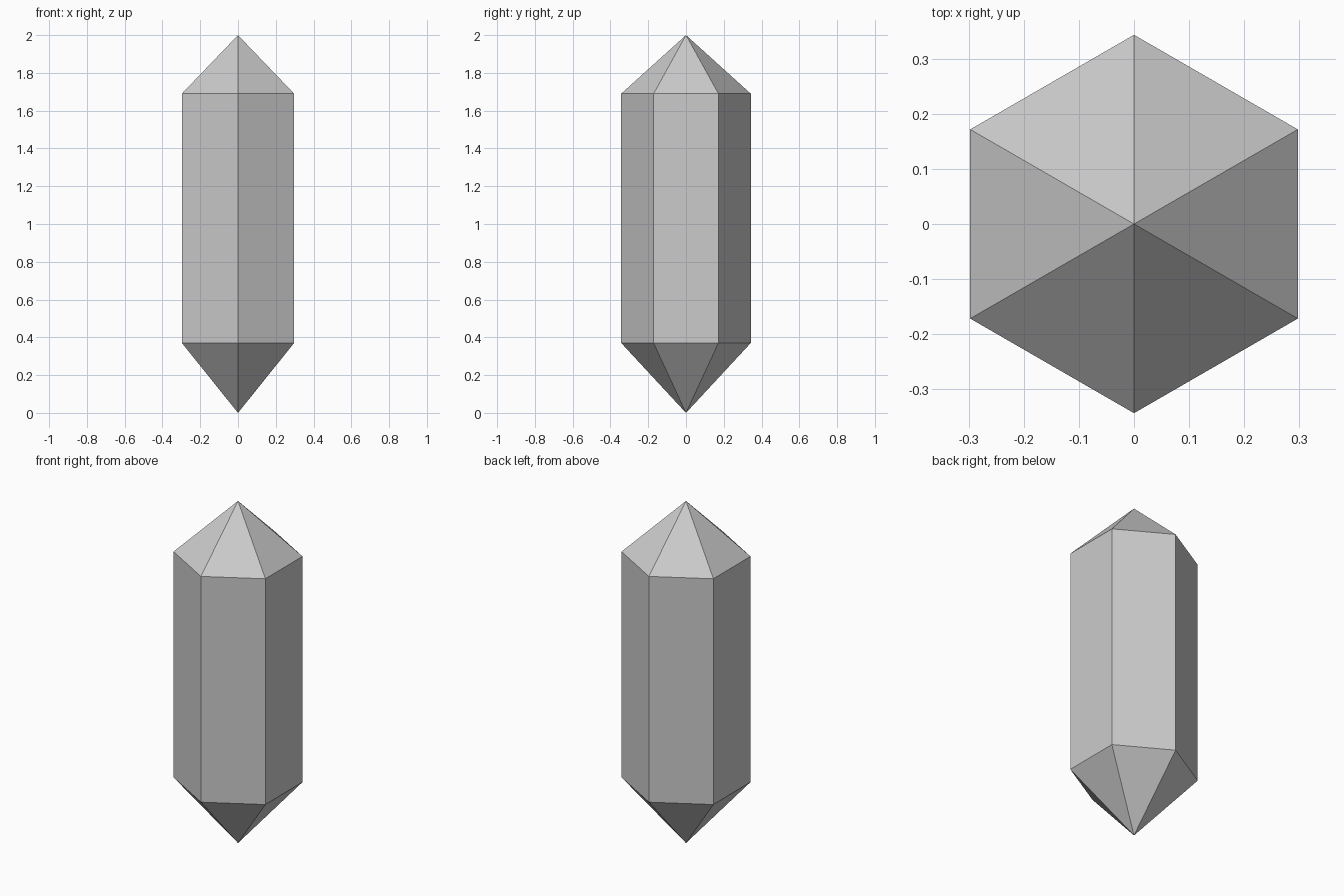
import bpy, bmesh
from math import sin, cos, pi

if "Cube" in bpy.data.objects:
    bpy.data.objects.remove(bpy.data.objects["Cube"])

SIDES, RADIUS, HEIGHT = 6, 0.343, 2.0
SHOULDERS = (0.37, 1.69)  # heights where the shaft meets the points

bm = bmesh.new()

# Two hexagon rings with corners on the y axis, plus both tips
low, high = [[bm.verts.new((RADIUS * sin(i * 2 * pi / SIDES), -RADIUS * cos(i * 2 * pi / SIDES), z))
              for i in range(SIDES)] for z in SHOULDERS]
bottom_tip = bm.verts.new((0, 0, 0))
top_tip = bm.verts.new((0, 0, HEIGHT))

# Shaft sides and pointed ends
for i in range(SIDES):
    j = (i + 1) % SIDES
    bm.faces.new((low[i], low[j], high[j], high[i]))
    bm.faces.new((high[i], high[j], top_tip))
    bm.faces.new((low[j], low[i], bottom_tip))

mesh = bpy.data.meshes.new("crystal")
bm.to_mesh(mesh)
bm.free()
bpy.context.collection.objects.link(bpy.data.objects.new("crystal", mesh))
